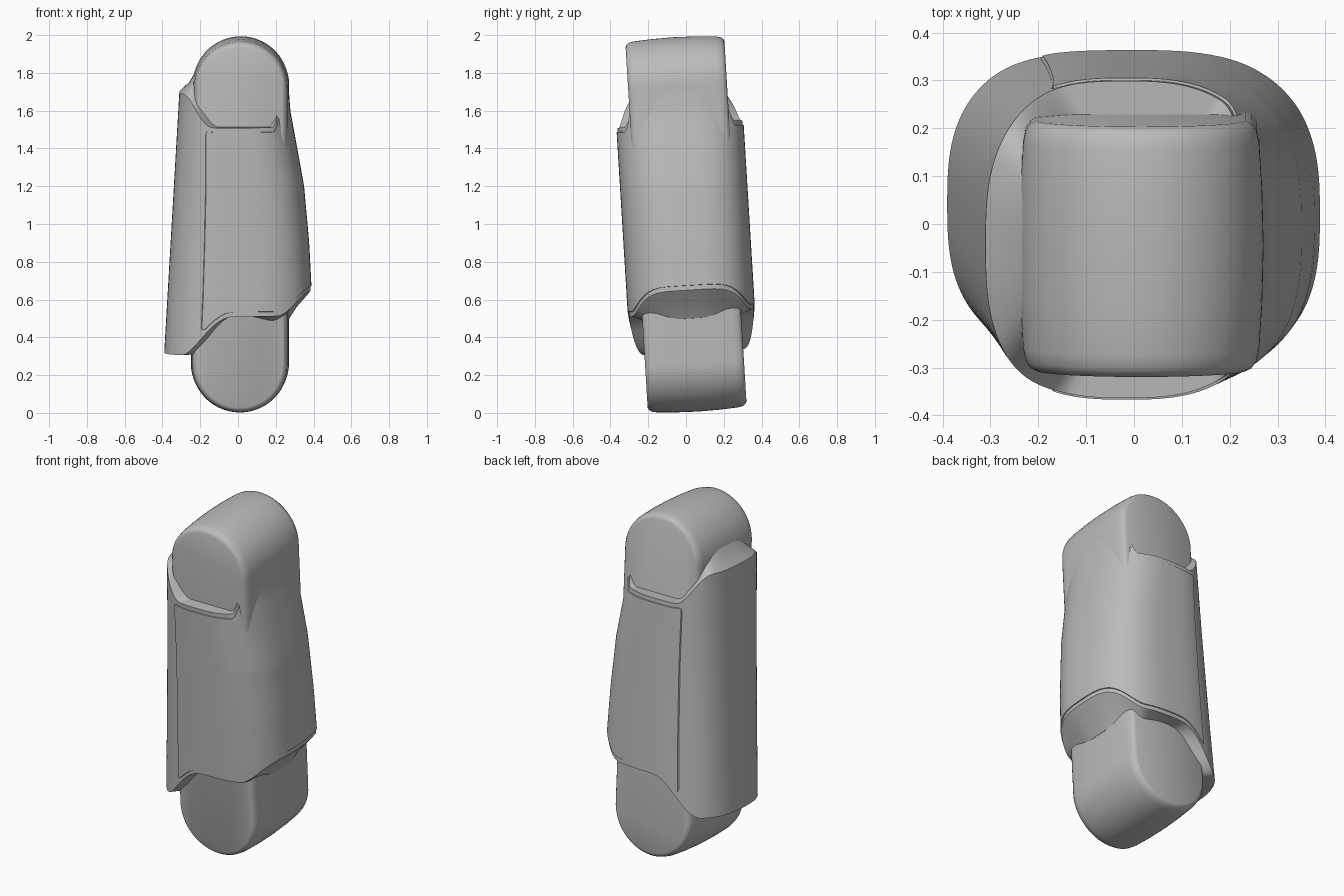
import bpy, bmesh, math
from mathutils import Matrix

if "Cube" in bpy.data.objects:
    bpy.data.objects.remove(bpy.data.objects["Cube"])

grey = bpy.data.materials.new("plain grey")
grey.use_nodes = True
grey.diffuse_color = (0.5, 0.5, 0.5, 1)
grey.node_tree.nodes["Principled BSDF"].inputs["Base Color"].default_value = (0.5, 0.5, 0.5, 1)

# the whole limb leans slightly forward around its middle
LEAN = Matrix.Translation((0, 0, 1)) @ Matrix.Rotation(math.radians(3.5), 4, 'X') @ Matrix.Translation((0, 0, -1))


def loft(name, rings, closed=True, caps=True, angle=35):
    """Skin a list of equally long rings of points."""
    bm = bmesh.new()
    rows = [[bm.verts.new(p) for p in ring] for ring in rings]
    n = len(rows[0])
    for a, b in zip(rows, rows[1:]):
        for i in range(n if closed else n - 1):
            j = (i + 1) % n
            bm.faces.new((a[i], a[j], b[j], b[i]))
    if caps:
        bm.faces.new(rows[0][::-1])
        bm.faces.new(rows[-1])
    bmesh.ops.recalc_face_normals(bm, faces=bm.faces)
    bm.transform(LEAN)
    mesh = bpy.data.meshes.new(name)
    bm.to_mesh(mesh)
    bm.free()
    mesh.materials.append(grey)
    ob = bpy.data.objects.new(name, mesh)
    bpy.context.collection.objects.link(ob)
    bpy.ops.object.select_all(action='DESELECT')
    ob.select_set(True)
    bpy.context.view_layer.objects.active = ob
    bpy.ops.object.shade_smooth_by_angle(angle=math.radians(angle))
    return ob


def step(a, b, t):
    t = min(1, max(0, (t - a) / (b - a)))
    return t * t * (3 - 2 * t)


def lerp_table(table, z):
    for (z0, v0), (z1, v1) in zip(table, table[1:]):
        if z <= z1:
            t = max(0, (z - z0) / (z1 - z0))
            return v0 + (v1 - v0) * t
    return table[-1][1]


LEFT_EDGE = [(0.65, 0.385), (0.9, 0.372), (1.2, 0.345), (1.45, 0.30), (1.6, 0.272), (1.78, 0.26)]


def bottom_edge(t):
    c = math.cos(t)
    return 0.53 + 0.12 * step(0.4, 1, c) - 0.21 * step(0, 0.7, -c)


def top_edge(t):
    c = math.cos(t)
    return 1.53 + 0.21 * step(0.55, 0.95, c) + 0.17 * step(0.25, 0.9, -c)


def shell_point(t, z, scale=1.0, grow=0.0, dz=0.0):
    """Point on the rounded-square shell at an angle and height."""
    c, s = math.cos(t), math.sin(t)
    e = 2 / 2.8
    hi = lerp_table(LEFT_EDGE, z)
    lo = -0.39 + 0.058 * (z - 0.33)
    mid, rx = (hi + lo) / 2, (hi - lo) / 2
    x = mid + (rx * scale + grow) * math.copysign(abs(c) ** e, c)
    y = (0.332 * scale + grow) * math.copysign(abs(s) ** e, s)
    return x, y, z + dz


# core with a round joint at each end
def core_ring(y, inset, n=40):
    pts = []
    for z, x, r, start in ((1.735, 0.015, 0.256, 0), (0.265, 0.01, 0.26, math.pi)):
        for i in range(n + 1):
            a = start + math.pi * i / n
            pts.append((x + (r - inset) * math.cos(a), y, z + (r - inset) * math.sin(a)))
    return pts


half = [(0.262, 0.037), (0.256, 0.025), (0.243, 0.015), (0.215, 0.009), (0.12, 0.003)]
slices = [(-y, i) for y, i in half] + [(0, 0)] + half[::-1]
loft("joint_core", [core_ring(y, i) for y, i in slices], angle=40)

# armour shell with wavy upper and lower edges, closed in towards the core
N = 120
angles = [2 * math.pi * i / N for i in range(N)]


def lower(scale, drop):
    return [shell_point(t, bottom_edge(t), scale, 0, -drop * step(0, 1, math.cos(t))) for t in angles]


def upper(scale, rise):
    return [shell_point(t, top_edge(t), scale, 0, rise * step(0.2, 0.9, -math.cos(t))) for t in angles]


rings = [lower(0.5, 0.17), lower(0.7, 0.15), lower(0.8, 0.09), lower(0.96, 0.02)]
for k in range(25):
    u = k / 24
    rings.append([shell_point(t, bottom_edge(t) * (1 - u) + top_edge(t) * u) for t in angles])
rings += [upper(0.95, 0.015), upper(0.82, 0.05), upper(0.7, 0.11), upper(0.5, 0.12)]
loft("armour_shell", rings)

# thin raised panel wrapping from front to back across the left side
END, M, ROWS, CORNER = math.radians(114), 110, 26, 0.13
panel_angles = [-END + 2 * END * i / M for i in range(M + 1)]


def panel_row(u, grow, edge=0.0):
    row = []
    for t in panel_angles:
        d = min(1, (END - abs(t)) / CORNER)
        margin = 0.025 + 0.06 * (1 - math.sqrt(max(0, 1 - (1 - d) ** 2))) - edge
        z0, z1 = bottom_edge(t) + margin, top_edge(t) - margin
        g = -0.004 if abs(t) > END - 0.001 else grow
        row.append(shell_point(t, z0 + (z1 - z0) * u, 1, g))
    return row


rows = [panel_row(0, -0.004, 0.002)]
rows += [panel_row(k / ROWS, 0.005) for k in range(ROWS + 1)]
rows.append(panel_row(1, -0.004, 0.002))
loft("wrap_panel", rows, closed=False, caps=False)
